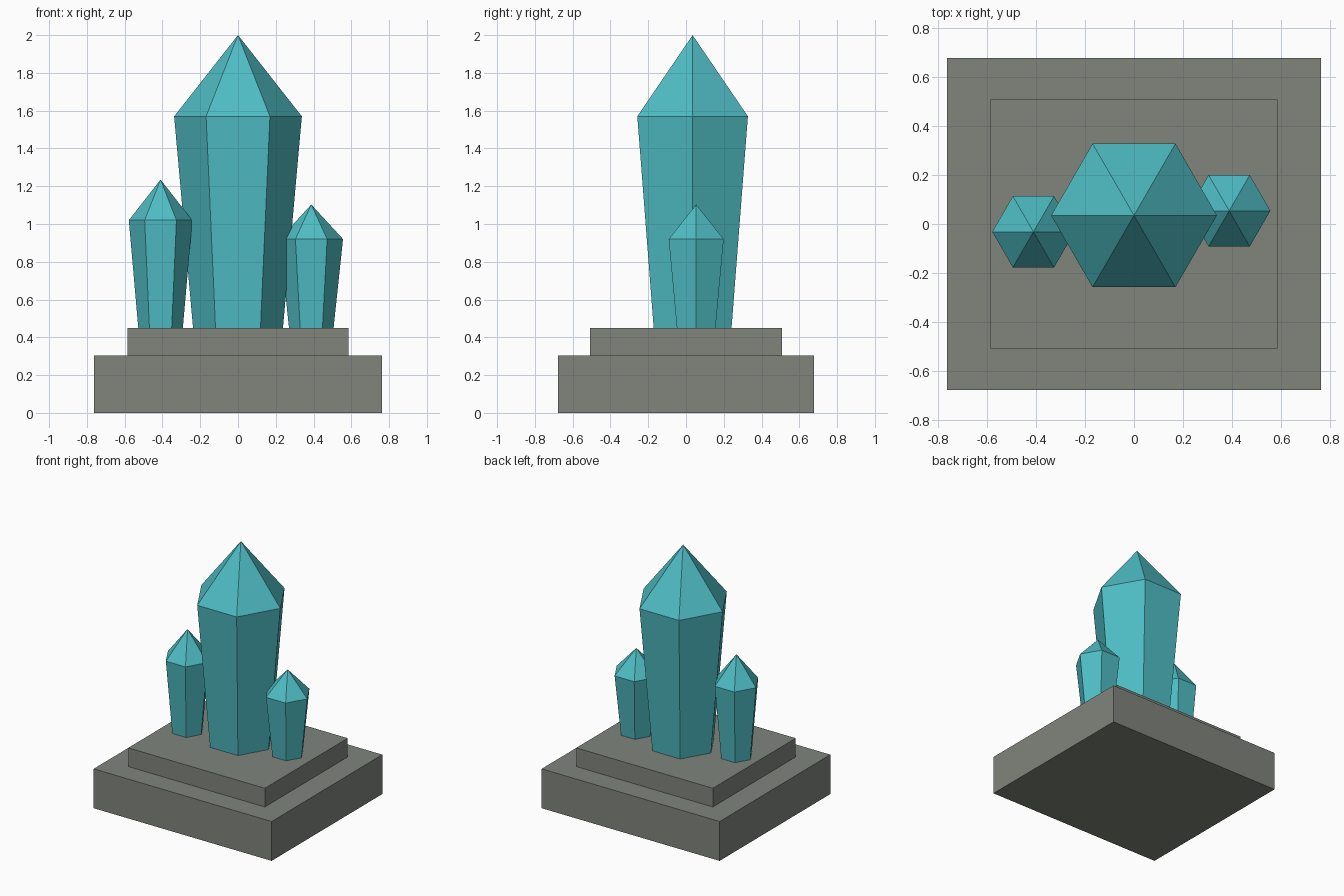
import bpy
import bmesh
import math

if "Cube" in bpy.data.objects:
    bpy.data.objects.remove(bpy.data.objects["Cube"])


def material(name, color):
    m = bpy.data.materials.new(name)
    m.diffuse_color = (*color, 1)
    m.use_nodes = True
    m.node_tree.nodes["Principled BSDF"].inputs["Base Color"].default_value = m.diffuse_color
    return m


stone = material("grey_stone", (0.214, 0.233, 0.202))
teal = material("teal_crystal", (0.078, 0.51, 0.555))


def add_object(name, bm, mat):
    bmesh.ops.recalc_face_normals(bm, faces=bm.faces)
    mesh = bpy.data.meshes.new(name)
    bm.to_mesh(mesh)
    bm.free()
    mesh.materials.append(mat)
    bpy.context.collection.objects.link(bpy.data.objects.new(name, mesh))


def slab(name, width, depth, z0, z1):
    bm = bmesh.new()
    bmesh.ops.create_cube(bm, size=1)
    for v in bm.verts:
        v.co = (v.co.x * width, v.co.y * depth, z0 if v.co.z < 0 else z1)
    add_object(name, bm, stone)


def crystal(name, x, y, r_base, r_shoulder, z_base, z_shoulder, z_tip):
    """Six-sided shaft that widens upward and ends in a point."""
    bm = bmesh.new()
    rings = []
    for r, z in ((r_base, z_base), (r_shoulder, z_shoulder)):
        rings.append([bm.verts.new((x + r * math.cos(i * math.pi / 3),
                                    y + r * math.sin(i * math.pi / 3), z))
                      for i in range(6)])
    low, high = rings
    tip = bm.verts.new((x, y, z_tip))
    bm.faces.new(low[::-1])
    for i in range(6):
        j = (i + 1) % 6
        bm.faces.new((low[i], low[j], high[j], high[i]))
        bm.faces.new((high[i], high[j], tip))
    add_object(name, bm, teal)


# Stepped pedestal
slab("lower_base", 1.525, 1.355, 0, 0.305)
slab("upper_base", 1.17, 1.015, 0.305, 0.45)

# Crystal cluster
crystal("main_crystal", 0, 0.035, 0.238, 0.338, 0.45, 1.57, 2.0)
crystal("left_crystal", -0.41, -0.032, 0.118, 0.168, 0.45, 1.02, 1.235)
crystal("right_crystal", 0.388, 0.054, 0.118, 0.168, 0.45, 0.92, 1.103)
